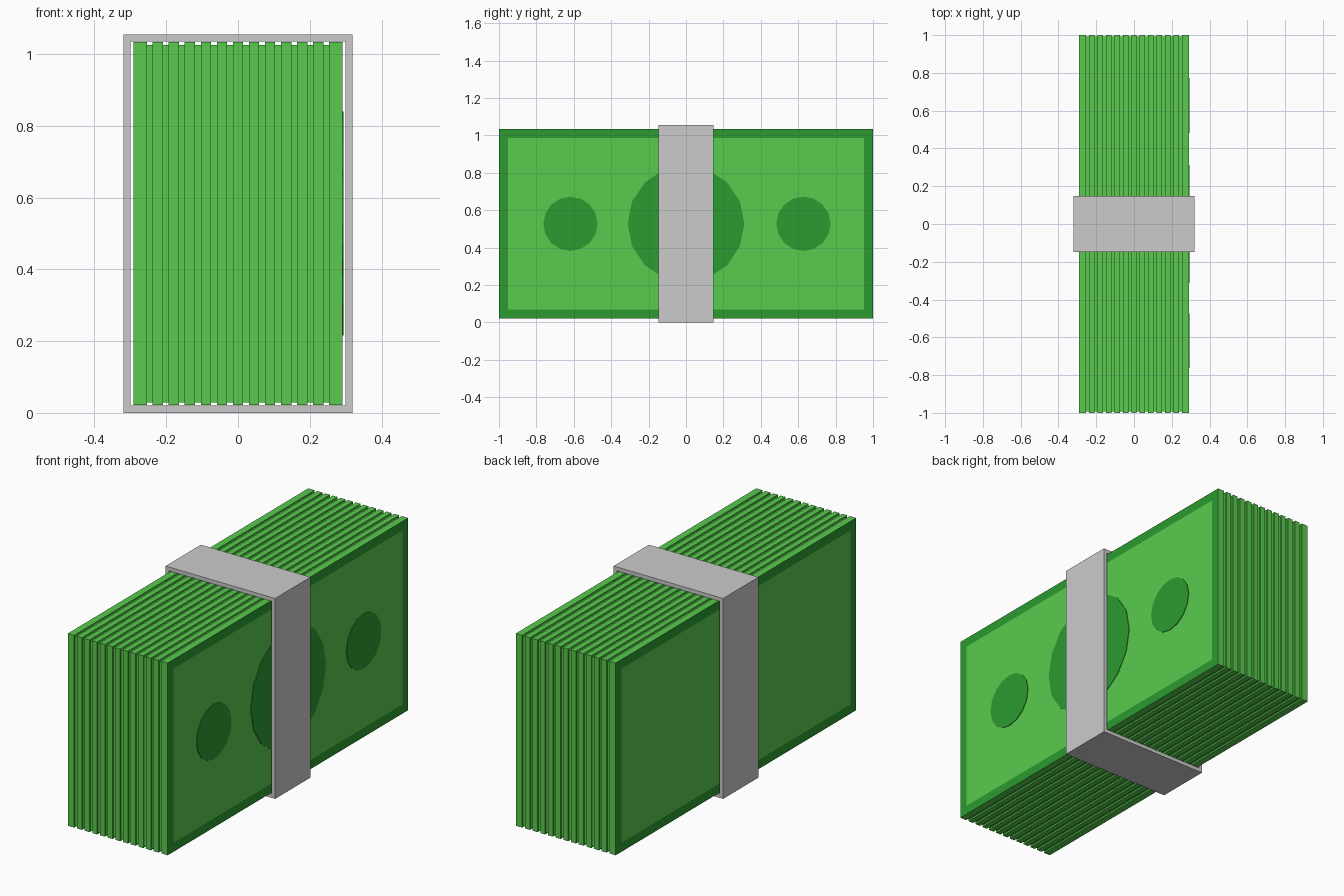
import bpy, bmesh, math
from mathutils import Matrix

if "Cube" in bpy.data.objects:
    bpy.data.objects.remove(bpy.data.objects["Cube"])

ZC = 0.5275  # mid height of the bundle


def material(name, rgb):
    m = bpy.data.materials.new(name)
    m.diffuse_color = (*rgb, 1)
    m.use_nodes = True
    m.node_tree.nodes["Principled BSDF"].inputs["Base Color"].default_value = m.diffuse_color
    return m


light = material("light_green", (0.10, 0.60, 0.075))
dark = material("dark_green", (0.025, 0.33, 0.03))


def finish(bm, name, mats=()):
    bmesh.ops.recalc_face_normals(bm, faces=bm.faces)
    me = bpy.data.meshes.new(name)
    bm.to_mesh(me)
    bm.free()
    for m in mats:
        me.materials.append(m)
    ob = bpy.data.objects.new(name, me)
    bpy.context.collection.objects.link(ob)
    return ob


def rect_loop(bm, x, hy, hz):
    return [bm.verts.new((x, sy * hy, ZC + sz * hz))
            for sy, sz in ((-1, -1), (1, -1), (1, 1), (-1, 1))]


def bridge(bm, a, b):
    n = len(a)
    for i in range(n):
        j = (i + 1) % n
        bm.faces.new((a[i], a[j], b[j], b[i]))


# Note stack: 13 ridges separated by 12 shallow grooves
HX, HY, HZ = 0.291, 1.0, 0.506
PITCH, GROOVE, DEPTH = 0.0447, 0.016, 0.008
stations = [(-HX, 0)]
for k in range(12):
    c = (k - 5.5) * PITCH
    l, r = c - GROOVE / 2, c + GROOVE / 2
    stations += [(l, 0), (l, DEPTH), (r, DEPTH), (r, 0)]
stations.append((HX, 0))
bm = bmesh.new()
loops = [rect_loop(bm, x, HY - d, HZ - d) for x, d in stations]
for a, b in zip(loops, loops[1:]):
    bridge(bm, a, b)
ends = [bm.faces.new(loops[0][::-1]), bm.faces.new(loops[-1])]
bmesh.ops.recalc_face_normals(bm, faces=bm.faces)
# Dark printed border on both outer notes
for rim in bmesh.ops.inset_individual(bm, faces=ends, thickness=0.068)["faces"]:
    rim.material_index = 1
finish(bm, "note_stack", (light, dark))

# Printed discs on the right face
for name, y, r in (("centre_disc", 0, 0.312),
                   ("left_disc", -0.618, 0.145),
                   ("right_disc", 0.628, 0.145)):
    bm = bmesh.new()
    bmesh.ops.create_cone(
        bm, cap_ends=True, segments=16, radius1=r, radius2=r, depth=0.006,
        matrix=Matrix.Translation((HX, y, ZC)) @ Matrix.Rotation(math.pi / 2, 4, 'Y'))
    finish(bm, name, (dark,))

# Paper band: open rectangular sleeve around the middle
bm = bmesh.new()


def band_loop(y, hx, hz):
    return [bm.verts.new((sx * hx, y, ZC + sz * hz))
            for sx, sz in ((-1, -1), (1, -1), (1, 1), (-1, 1))]


W, T = 0.147, 0.02
rings = [band_loop(-W, 0.319, ZC), band_loop(W, 0.319, ZC),
         band_loop(W, 0.319 - T, ZC - T), band_loop(-W, 0.319 - T, ZC - T)]
for i in range(4):
    bridge(bm, rings[i], rings[(i + 1) % 4])
finish(bm, "paper_band")
